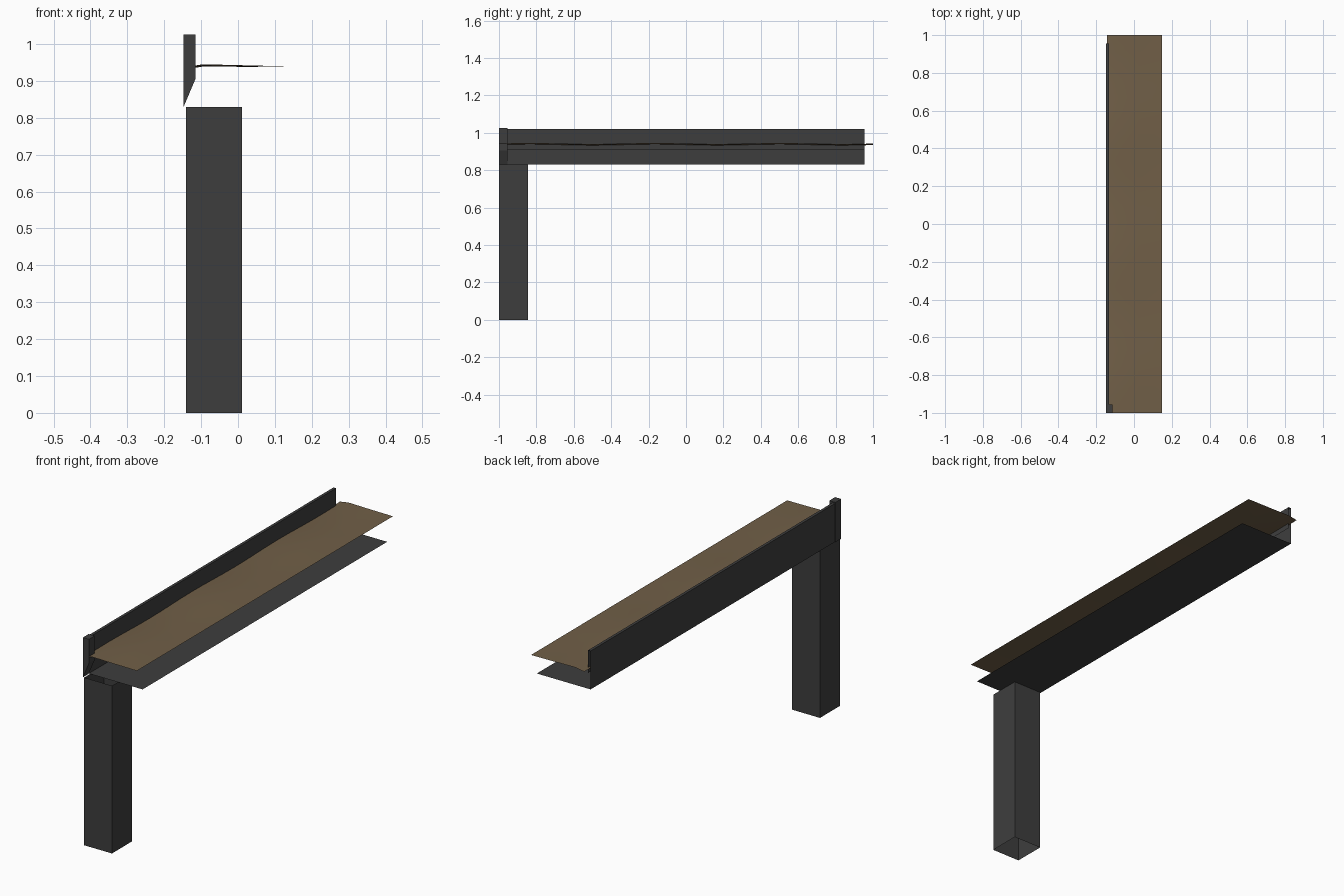
import bpy, math

if "Cube" in bpy.data.objects:
    bpy.data.objects.remove(bpy.data.objects["Cube"])


def material(name, rgb):
    m = bpy.data.materials.new(name)
    m.diffuse_color = (*rgb, 1)
    m.use_nodes = True
    m.node_tree.nodes["Principled BSDF"].inputs["Base Color"].default_value = m.diffuse_color
    return m


grey = material("dark grey", (0.048, 0.048, 0.048))
brown = material("soil brown", (0.165, 0.115, 0.064))


def make(name, verts, faces, mat):
    me = bpy.data.meshes.new(name)
    me.from_pydata(verts, [], faces)
    me.materials.append(mat)
    me.update()
    ob = bpy.data.objects.new(name, me)
    bpy.context.collection.objects.link(ob)
    return ob


def extrude_y(name, profile, y0, y1, mat, closed):
    """Sweep an x-z profile along y; closed profiles get end caps."""
    n = len(profile)
    verts = [(x, y, z) for y in (y0, y1) for x, z in profile]
    faces = [(i, (i + 1) % n, n + (i + 1) % n, n + i)
             for i in range(n if closed else n - 1)]
    if closed:
        faces += [tuple(reversed(range(n))), tuple(range(n, 2 * n))]
    return make(name, verts, faces, mat)


# Trough floor and side wall: open single-sided sheets
extrude_y("trough_floor", [(0.147, 0.83), (-0.147, 0.83)], -0.955, 0.955, grey, False)
extrude_y("side_wall", [(-0.147, 0.83), (-0.147, 1.02), (-0.133, 1.02), (-0.133, 0.908)],
          -0.955, 0.955, grey, False)

# Corner post with tapered foot
extrude_y("corner_post", [(-0.148, 0.828), (-0.148, 1.025), (-0.115, 1.025), (-0.115, 0.906)],
          -1.0, -0.955, grey, True)

# Square hollow leg
ring = [(-0.141, -1.0), (0.011, -1.0), (0.011, -0.845), (-0.141, -0.845)]
make("leg", [(x, y, z) for z in (0, 0.829) for x, y in ring],
     [(i, (i + 1) % 4, 4 + (i + 1) % 4, 4 + i) for i in range(4)], grey)

# Gently uneven soil sheet
xs = [-0.143, -0.095, 0.025, 0.147]
base = [0.934, 0.942, 0.940, 0.939]
amp = [0.003, 0.003, 0.002, 0.0]
rows, n = 24, len(xs)
verts, faces = [], []
for j in range(rows + 1):
    y = -1 + 2 * j / rows
    wave = math.sin(3 * math.pi * (y + 1))
    verts += [(x, y, b + a * wave) for x, b, a in zip(xs, base, amp)]
for j in range(rows):
    for i in range(n - 1):
        k = j * n + i
        faces.append((k, k + 1, k + n + 1, k + n))
soil = make("soil", verts, faces, brown)
for p in soil.data.polygons:
    p.use_smooth = True
